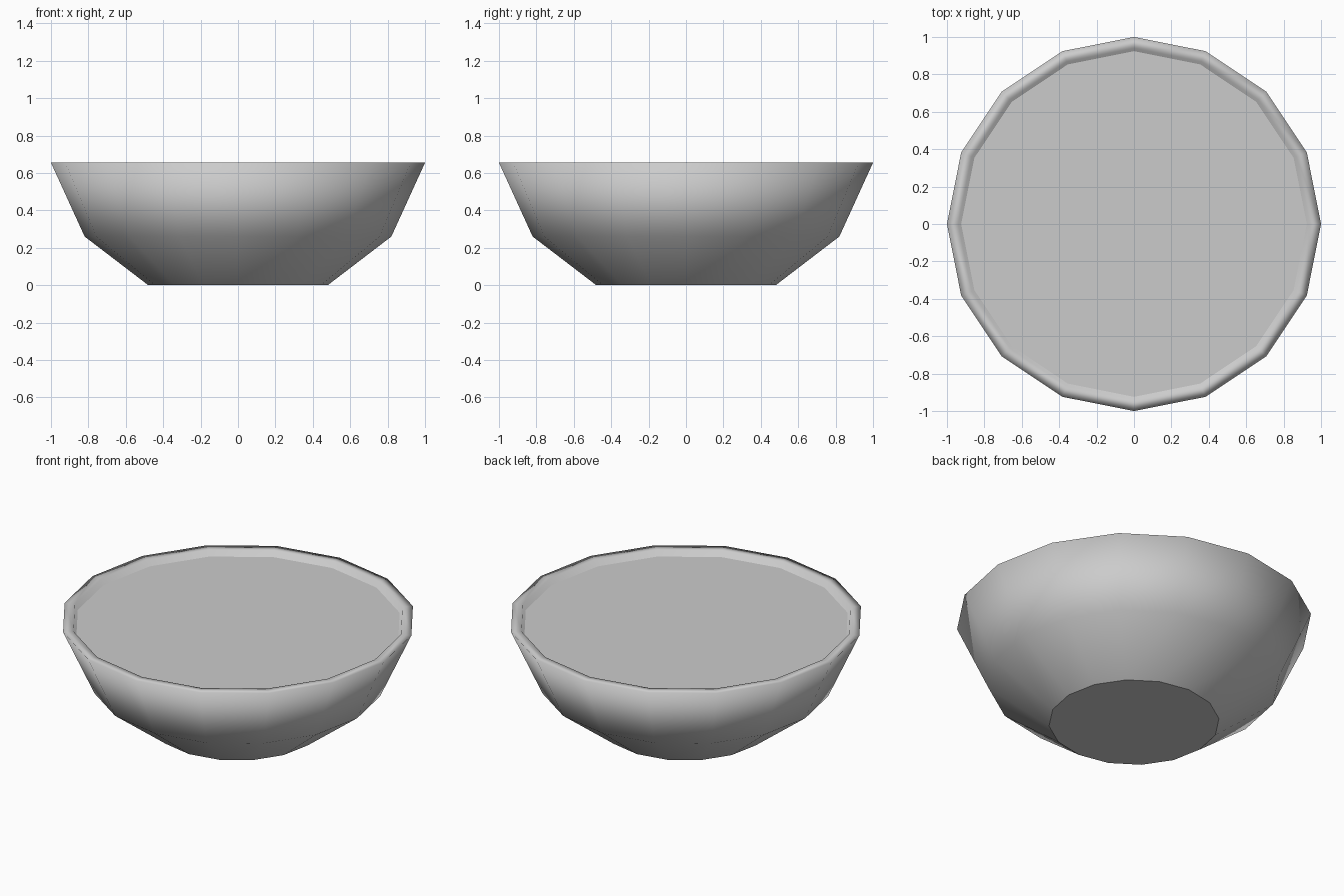
import bpy, bmesh, math

if "Cube" in bpy.data.objects:
    bpy.data.objects.remove(bpy.data.objects["Cube"])

SIDES = 16


def lathe(name, profile, cap_ends):
    """Revolve (radius, height) points into a 16-sided smooth wall."""
    bm = bmesh.new()
    rings = []
    for r, z in profile:
        rings.append([bm.verts.new((r * math.cos(math.tau * i / SIDES),
                                    r * math.sin(math.tau * i / SIDES), z))
                      for i in range(SIDES)])
    for low, high in zip(rings, rings[1:]):
        for i in range(SIDES):
            j = (i + 1) % SIDES
            bm.faces.new((low[i], low[j], high[j], high[i])).smooth = True
    if cap_ends:
        # Flat caps with crisp borders
        caps = [bm.faces.new(rings[0][::-1]), bm.faces.new(rings[-1])]
        for cap in caps:
            for edge in cap.edges:
                edge.smooth = False
    mesh = bpy.data.meshes.new(name)
    bm.to_mesh(mesh)
    bm.free()
    obj = bpy.data.objects.new(name, mesh)
    bpy.context.collection.objects.link(obj)
    return obj


# Bowl: foot, flared outer wall, flat rim, inner wall and inner floor
lathe("bowl", [(0.48, 0), (0.82, 0.26), (1.0, 0.655), (0.94, 0.655),
               (0.77, 0.28), (0.46, 0.05)], True)

# Filling: flat surface just below the rim
bpy.ops.mesh.primitive_circle_add(vertices=SIDES, radius=0.924, fill_type='NGON',
                                  location=(0, 0, 0.62))
filling = bpy.context.object
filling.name = "filling"
# Line the corners up with the bowl
filling.rotation_euler.z = math.pi / 2
